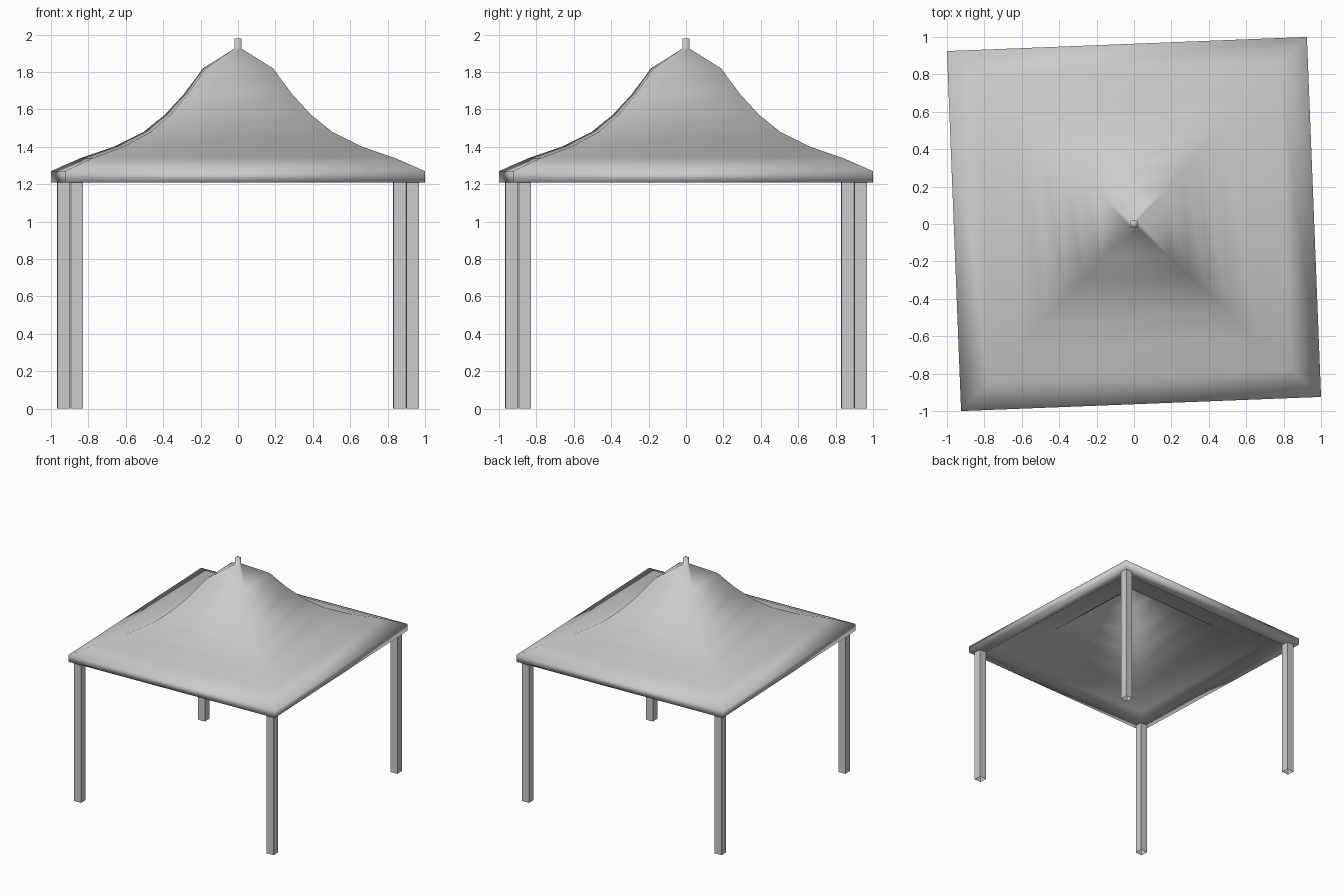
import bpy, bmesh
from math import radians, cos, sin, pi

if "Cube" in bpy.data.objects:
    bpy.data.objects.remove(bpy.data.objects["Cube"])

TURN = radians(2.25)      # whole pavilion is slightly rotated


def square_loft(name, profile, centre=(0, 0), smooth=False):
    """Stack turned square rings, open below; profile = (half width, z) pairs."""
    bm = bmesh.new()
    rings = []
    for half, z in profile:
        r = half * 2 ** 0.5
        rings.append([bm.verts.new((centre[0] + r * cos(TURN + pi / 4 + i * pi / 2),
                                    centre[1] + r * sin(TURN + pi / 4 + i * pi / 2), z))
                      for i in range(4)])
    for a, b in zip(rings, rings[1:]):
        for i in range(4):
            j = (i + 1) % 4
            bm.faces.new((a[i], a[j], b[j], b[i]))
    bm.faces.new(rings[-1])
    for f in bm.faces:
        f.smooth = smooth
    mesh = bpy.data.meshes.new(name)
    bm.to_mesh(mesh)
    bm.free()
    ob = bpy.data.objects.new(name, mesh)
    bpy.context.collection.objects.link(ob)
    return ob


# Fabric canopy: lining from peak down to hem, short rim, outer sweep up to finial
outer = [(0.963, 1.27), (0.81, 1.34), (0.64, 1.40), (0.486, 1.48), (0.378, 1.57),
         (0.28, 1.68), (0.18, 1.82), (0.018, 1.925), (0.018, 1.98)]
lining = [(0.02, 1.83), (0.15, 1.75), (0.26, 1.60), (0.36, 1.49), (0.47, 1.40),
          (0.63, 1.32), (0.80, 1.26), (0.87, 1.21), (0.963, 1.21)]
square_loft("canopy", lining + outer, smooth=True)

# Corner poles
reach = 0.8987 * 2 ** 0.5
for i, side in enumerate(("back_right", "back_left", "front_left", "front_right")):
    ang = TURN + pi / 4 + i * pi / 2
    square_loft(side + "_pole", [(0.0325, 0), (0.0325, 1.284)],
                (reach * cos(ang), reach * sin(ang)))
